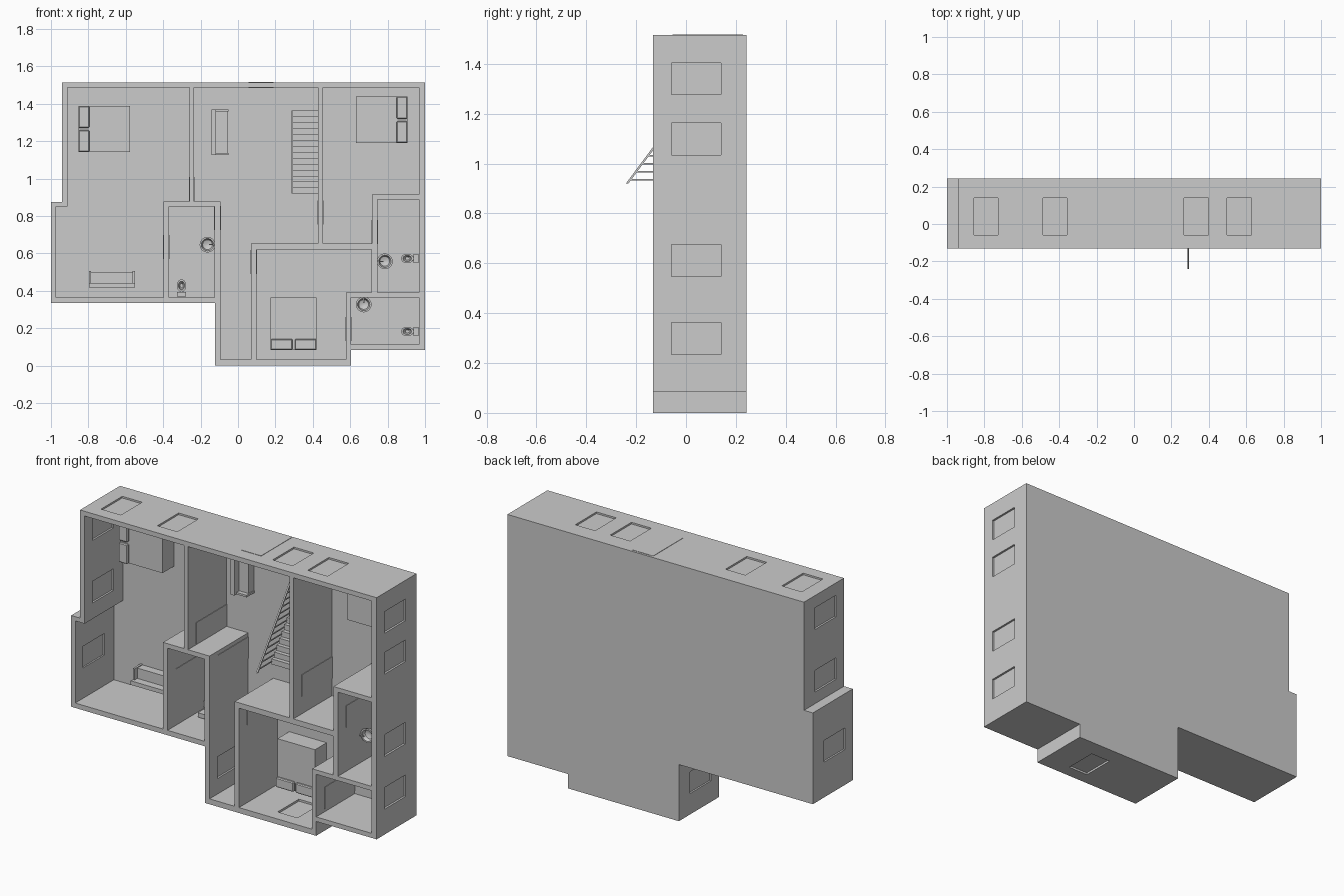
import bpy, bmesh, math
from mathutils import Vector, Matrix

cube = bpy.data.objects.get("Cube")
if cube:
    bpy.data.objects.remove(cube, do_unlink=True)

plaster = bpy.data.materials.new("light_grey")
plaster.use_nodes = True
GREY = (0.6, 0.6, 0.6, 1)
plaster.diffuse_color = GREY
plaster.node_tree.nodes["Principled BSDF"].inputs["Base Color"].default_value = GREY

FRONT, FLOOR, BACK = -0.132, 0.229, 0.242
WIN = (-0.058, 0.14)


def finish(bm, name):
    bmesh.ops.recalc_face_normals(bm, faces=bm.faces)
    me = bpy.data.meshes.new(name)
    bm.to_mesh(me)
    bm.free()
    me.materials.append(plaster)
    ob = bpy.data.objects.new(name, me)
    bpy.context.scene.collection.objects.link(ob)
    return ob


def add_box(bm, x, y, z):
    mid = Vector([(a[0] + a[1]) / 2 for a in (x, y, z)])
    size = [abs(a[1] - a[0]) for a in (x, y, z)]
    return bmesh.ops.create_cube(bm, size=1, matrix=Matrix.Translation(mid) @ Matrix.Diagonal((*size, 1)))


def boxes(name, items):
    bm = bmesh.new()
    for item in items:
        add_box(bm, *item)
    return finish(bm, name)


def add_prism(bm, outline, y0, y1):
    face = bm.faces.new([bm.verts.new((x, y0, z)) for x, z in outline])
    new = bmesh.ops.extrude_face_region(bm, geom=[face])["geom"]
    verts = [v for v in new if isinstance(v, bmesh.types.BMVert)]
    bmesh.ops.translate(bm, verts=verts, vec=(0, y1 - y0, 0))


def rect(x0, x1, z0, z1):
    return [(x0, z0), (x1, z0), (x1, z1), (x0, z1)]


def cut(target, cutter):
    mod = target.modifiers.new("cut", 'BOOLEAN')
    mod.operation, mod.solver, mod.object = 'DIFFERENCE', 'EXACT', cutter
    bpy.context.view_layer.objects.active = target
    bpy.ops.object.modifier_apply(modifier=mod.name)
    bpy.data.objects.remove(cutter, do_unlink=True)


# House block, hollowed by its rooms
bm = bmesh.new()
add_prism(bm, [(-.942, 1.515), (1, 1.515), (1, .085), (.604, .085), (.604, 0), (-.123, 0),
               (-.123, .335), (-1, .335), (-1, .875), (-.942, .875)], FRONT, BACK)
house = finish(bm, "house_walls")

rooms = [
    [(-.912, 1.487), (-.26, 1.487), (-.26, .877), (-.398, .877), (-.398, .364),
     (-.973, .364), (-.973, .85), (-.912, .85)],
    rect(-.369, -.126, .364, .85),
    [(-.235, 1.487), (.428, 1.487), (.428, .652), (.07, .652), (.07, .032),
     (-.094, .032), (-.094, .877), (-.235, .877)],
    [(.455, 1.487), (.968, 1.487), (.968, .914), (.717, .914), (.717, .652), (.455, .652)],
    rect(.746, .968, .39, .888),
    [(.099, .62), (.714, .62), (.714, .39), (.578, .39), (.578, .032), (.099, .032)],
    rect(.604, .968, .112, .364),
]
bm = bmesh.new()
for outline in rooms:
    add_prism(bm, outline, -.2, FLOOR)
cut(house, finish(bm, "room_cutter"))

# Windows: openings through the outer walls with a pane in the middle
side_windows = [(.984, z) for z in (1.34, 1.098, .611, .299)]
side_windows += [(-.927, 1.378), (-.927, 1.008), (-.986, .608), (-.109, .188)]
level_windows = [(x, 1.501) for x in (-.791, -.422, .333, .562)] + [(.365, .016)]


def opening(half):
    out = [((x - half, x + half), WIN, (z - .064, z + .064)) for x, z in side_windows]
    return out + [((x - .065, x + .065), WIN, (z - half, z + half)) for x, z in level_windows]


cut(house, boxes("window_cutter", opening(.025)))
boxes("window_panes", opening(.004))

# Doors: thin leaves just proud of both wall faces
DOOR = (-.055, FLOOR)
doors = [(-.2475, .945, .0125), (-.3835, .635, .0145), (-.11, .79, .016), (.4415, .82, .0135),
         (.0845, .555, .0145), (.7315, .715, .0145), (.591, .195, .013)]
boxes("inner_doors", [((x - h - .003, x + h + .003), DOOR, (z - .064, z + .064)) for x, z, h in doors])
boxes("main_door", [((.055, .19), DOOR, (1.484, 1.517))])


# Beds with two pillows; direction is the side the head points to
def bed(name, x, z, direction):
    top = .12
    bm = bmesh.new()
    add_box(bm, x, (top, FLOOR), z)
    finish(bm, name)
    bm = bmesh.new()
    horizontal = direction[0] != 0
    a, b = (z if horizontal else x)
    m = (a + b) / 2
    for span in ((a, m - .006), (m + .006, b)):
        edge = x if horizontal else z
        head = (edge[0], edge[0] + .058) if sum(direction) < 0 else (edge[1] - .058, edge[1])
        px, pz = (head, span) if horizontal else (span, head)
        add_box(bm, px, (top - .02, top), pz)
    bmesh.ops.bevel(bm, geom=bm.edges[:], offset=.005, segments=1, affect='EDGES')
    finish(bm, name + "_pillows")


bed("left_bed", (-.853, -.578), (1.142, 1.388), (-1, 0))
bed("right_bed", (.63, .906), (1.19, 1.438), (1, 0))
bed("lower_bed", (.175, .42), (.085, .364), (0, -1))


# Sofas, laid out along u with the back at v = 0
def sofa(name, place):
    parts = [((0, .245), (.18, FLOOR), (0, .085)), ((0, .245), (.135, FLOOR), (0, .024)),
             ((0, .012), (.155, FLOOR), (0, .09)), ((.233, .245), (.155, FLOOR), (0, .09))]
    boxes(name, [place(*p) for p in parts])


sofa("left_sofa", lambda u, y, v: ((u[0] - .797, u[1] - .797), y, (v[0] + .417, v[1] + .417)))
sofa("hall_sofa", lambda u, y, v: ((v[0] - .142, v[1] - .142), y, (u[0] + 1.126, u[1] + 1.126)))


# Turned shapes around the vertical of the plan (the y axis)
def lathe(name, rings, x, z, sx=1, sz=1, n=20):
    bm = bmesh.new()
    loops = [[bm.verts.new((x + r * sx * math.cos(2 * math.pi * i / n), y,
                            z + r * sz * math.sin(2 * math.pi * i / n))) for i in range(n)]
             for r, y in rings]
    for a, b in zip(loops, loops[1:]):
        for i in range(n):
            bm.faces.new((a[i], a[i - 1], b[i - 1], b[i]))
    bm.faces.new(loops[0])
    bm.faces.new(loops[-1])
    ob = finish(bm, name)
    bpy.ops.object.select_all(action='DESELECT')
    ob.select_set(True)
    bpy.context.view_layer.objects.active = ob
    bpy.ops.object.shade_smooth_by_angle(angle=math.radians(35))


# Toilets and basins; (dx, dz) points to the wall behind
def toilet(name, x, z, dx, dz):
    long_x, long_z = 1 + .35 * abs(dx), 1 + .35 * abs(dz)
    lathe(name + "_bowl", [(.015, FLOOR), (.015, .19), (.025, .15), (.025, .14), (.017, .14),
                           (.008, .17)], x, z, long_x, long_z)
    cx, cz = x + dx * .046, z + dz * .046
    hx, hz = .013 + .011 * abs(dz), .013 + .011 * abs(dx)
    boxes(name + "_tank", [((cx - hx, cx + hx), (.09, .17), (cz - hz, cz + hz)),
                           ((x - .012 + dx * .02, x + .012 + dx * .02), (.15, FLOOR),
                            (z - .012 + dz * .02, z + .012 + dz * .02))])


def basin(name, x, z, dx, dz):
    lathe(name, [(.014, FLOOR), (.012, .14), (.036, .11), (.042, .085), (.033, .085),
                 (.026, .105), (.008, .112)], x, z)
    cx, cz = x + dx * .022, z + dz * .022
    hx, hz = .003 + .012 * abs(dx), .003 + .012 * abs(dz)
    boxes(name + "_tap", [((cx - hx, cx + hx), (.066, .074), (cz - hz, cz + hz)),
                          ((x + dx * .034 - .004, x + dx * .034 + .004), (.07, .1),
                           (z + dz * .034 - .004, z + dz * .034 + .004))])


toilet("left_toilet", -.302, .428, 0, -1)
toilet("right_toilet", .905, .573, 1, 0)
toilet("lower_toilet", .905, .183, 1, 0)
basin("left_basin", -.163, .647, 1, 0)
basin("right_basin", .785, .558, -1, 0)
basin("lower_basin", .672, .327, 0, 1)

# Staircase: solid steps, balusters and a sloping handrail
STEPS = 14
run, rise = .445 / STEPS, .0236
steps, balusters = [], []
for i in range(STEPS):
    z1 = 1.365 - i * run
    y = FLOOR - (i + 1) * rise
    steps.append(((.29, .428), (y, FLOOR), (z1 - run, z1)))
    balusters.append(((.288, .293), (y - .125, y), (z1 - run / 2 - .003, z1 - run / 2 + .003)))
boxes("stair_steps", steps)
boxes("stair_balusters", balusters)
bm = bmesh.new()
rail = [(-.241, .92), (.09, 1.365), (.1, 1.365), (-.231, .92)]
face = bm.faces.new([bm.verts.new((.286, y, z)) for y, z in rail])
new = bmesh.ops.extrude_face_region(bm, geom=[face])["geom"]
bmesh.ops.translate(bm, verts=[v for v in new if isinstance(v, bmesh.types.BMVert)], vec=(.009, 0, 0))
finish(bm, "stair_handrail")
